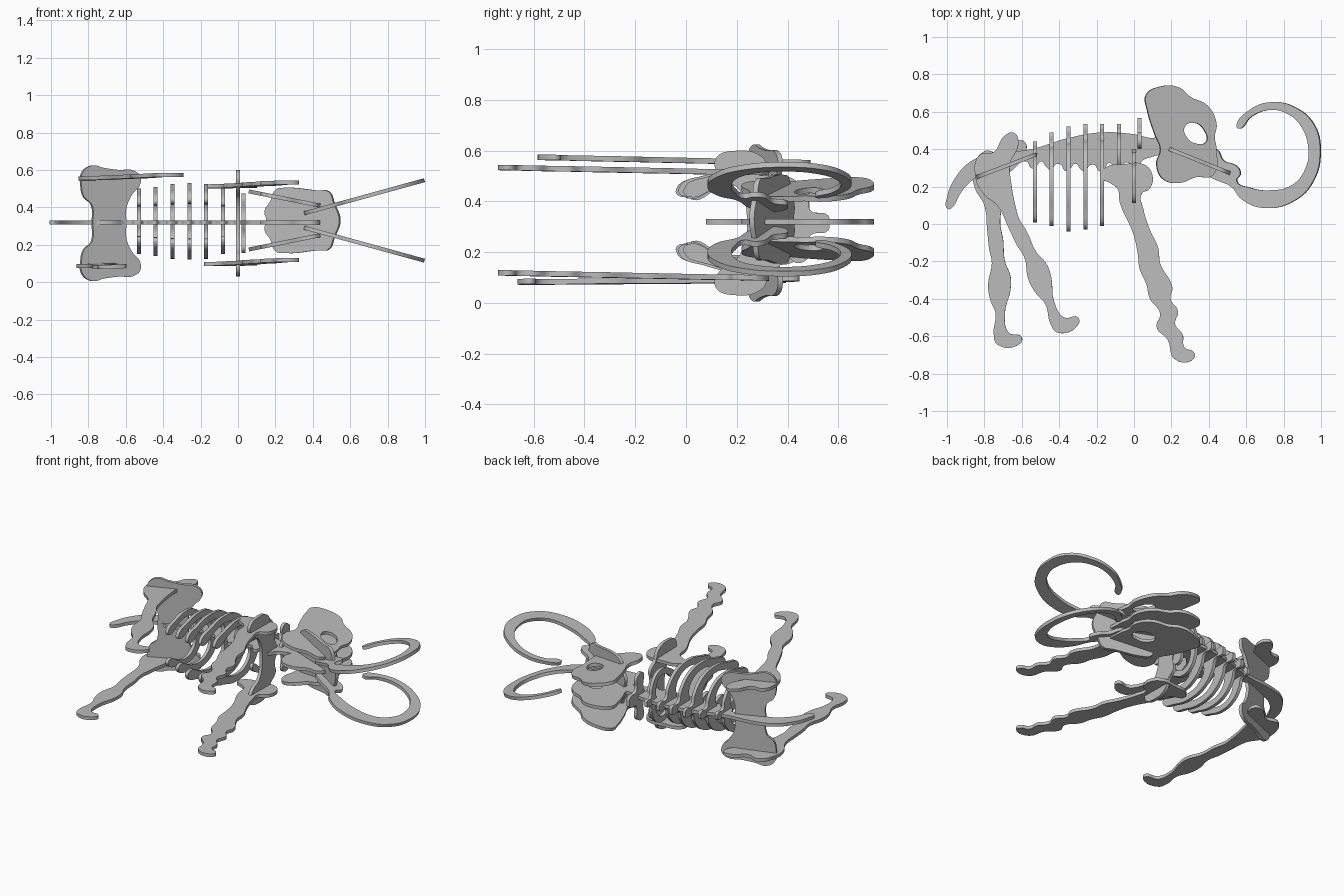
import bpy, bmesh, math
from mathutils import Matrix, Vector

old = bpy.data.objects.get("Cube")
if old:
    bpy.data.objects.remove(old, do_unlink=True)

# One plain grey for every plate
grey = bpy.data.materials.new("plain grey")
grey.use_nodes = True
tone = (0.5, 0.5, 0.5, 1)
grey.diffuse_color = tone
grey.node_tree.nodes["Principled BSDF"].inputs["Base Color"].default_value = tone

HALF_THICK = 0.0105
MID = 0.315       # middle plane of the body
HEAD_MID = 0.33   # middle plane of the head


def plate(name, outlines, origin, u_axis, v_axis):
    """Cut a smooth-edged flat plate; any second outline is a hole."""
    curve = bpy.data.curves.new(name, 'CURVE')
    curve.dimensions = '2D'
    curve.fill_mode = 'BOTH'
    curve.extrude = HALF_THICK
    curve.resolution_u = 6
    for points in outlines:
        spline = curve.splines.new('BEZIER')
        spline.bezier_points.add(len(points) - 1)
        spline.use_cyclic_u = True
        for knot, (a, b) in zip(spline.bezier_points, points):
            knot.co = (a, b, 0)
            knot.handle_left_type = knot.handle_right_type = 'AUTO'
    temp = bpy.data.objects.new(name + " curve", curve)
    bpy.context.collection.objects.link(temp)
    graph = bpy.context.evaluated_depsgraph_get()
    mesh = bpy.data.meshes.new_from_object(temp.evaluated_get(graph))
    bpy.data.objects.remove(temp, do_unlink=True)
    bpy.data.curves.remove(curve)

    # Stand the plate in its own plane
    u, v = Vector(u_axis), Vector(v_axis)
    frame = Matrix((u, v, u.cross(v).normalized())).transposed().to_4x4()
    frame.translation = Vector(origin)
    mesh.transform(frame)
    bm = bmesh.new()
    bm.from_mesh(mesh)
    bmesh.ops.remove_doubles(bm, verts=bm.verts, dist=0.0001)
    bmesh.ops.recalc_face_normals(bm, faces=bm.faces)
    bm.to_mesh(mesh)
    bm.free()
    mesh.shade_smooth()
    mesh.set_sharp_from_angle(angle=math.radians(35))
    mesh.materials.clear()
    mesh.materials.append(grey)
    obj = bpy.data.objects.new(name, mesh)
    bpy.context.collection.objects.link(obj)
    return obj


def side_plate(name, outlines, pivot, z, slope_x=0, slope_y=0):
    """Plate seen in profile, at height z over the pivot and leaning by the slopes."""
    px, py = pivot
    plate(name, outlines, (0, 0, z - slope_x * px - slope_y * py),
          (1, 0, slope_x), (0, 1, slope_y))


def both_halves(half):
    """Mirror a half outline across its first coordinate."""
    return half + [(-a, b) for a, b in reversed(half) if a > 0]


def cross_plate(name, half, x, z=MID):
    """Symmetric plate standing across the body."""
    plate(name, [both_halves(half)], (x, 0, z), (0, 0, 1), (0, 1, 0))


def sloped_plate(name, half, origin, slope):
    """Symmetric plate lying lengthwise; half outline is (sideways, along)."""
    plate(name, [[(b, a) for a, b in both_halves(half)]], origin,
          (1, slope, 0), (0, 0, 1))


# Spine with tail and a scalloped underside
spine = [(-.995, .08), (-.995, .16), (-.96, .24), (-.88, .33), (-.78, .37),
         (-.55, .40), (-.35, .46), (-.17, .49), (0, .48), (.1, .46), (.2, .48),
         (.2, .4), (.1, .36)]
for i in range(25):
    x = .05 - i * .026
    sag = .32 - .02 * math.sin(math.pi * i / 24)
    spine.append((x, sag + .022 * math.cos(i * math.pi / 1.75)))
spine += [(-.68, .27), (-.8, .27), (-.88, .22), (-.93, .16), (-.97, .09)]
side_plate("spine_and_tail", [spine], (0, 0), MID + .005)

# Ribs: open hoops with a spike on top
rib = [(0, 1), (.12, .99), (.15, .86), (.45, .82), (.85, .68), (1, .45),
       (.88, .2), (.6, 0), (.47, .03), (.7, .27), (.78, .45), (.65, .6),
       (.35, .68), (0, .66)]
rib_sizes = [(-.53, .44, .01, .175), (-.44, .49, -.01, .185),
             (-.35, .52, -.04, .2), (-.26, .535, -.03, .205),
             (-.17, .535, -.01, .2), (-.08, .535, .25, .175)]
for n, (x, top, low, width) in enumerate(rib_sizes, 1):
    cross_plate(f"rib_{n}", [(a * width, low + t * (top - low)) for a, t in rib],
                x, MID + .01)

# Neck vertebra and shoulder plates
cross_plate("neck_vertebra",
            [(0, .565), (.03, .56), (.05, .49), (.14, .48), (.15, .42),
             (.06, .42), (0, .4)], .03)
cross_plate("shoulder",
            [(0, .40), (.08, .37), (.15, .38), (.2, .33), (.26, .30), (.285, .2),
             (.25, .115), (.18, .14), (.13, .21), (0, .24)], 0)

# Pelvis: hourglass plate tilted up towards the front
pelvis = [(0, .085), (.08, .085), (.16, .12), (.2, .155), (.25, .16), (.283, .12),
          (.285, .05), (.295, -.03), (.308, -.1), (.27, -.15), (.2, -.155),
          (.14, -.14), (.1, -.1), (0, -.095)]
sloped_plate("pelvis", pelvis, (-.685, .31, MID), .38)

# Front legs
front_leg = [(-.18, .25), (-.155, .30), (-.05, .32), (.05, .32), (.096, .27),
             (.085, .19), (.04, .16), (.05, .08), (.085, -.03), (.13, -.13),
             (.14, -.21), (.205, -.34), (.195, -.4), (.235, -.465), (.22, -.535),
             (.26, -.59), (.27, -.66), (.32, -.685), (.32, -.72), (.22, -.725),
             (.18, -.62), (.12, -.55), (.14, -.48), (.085, -.4), (.065, -.32),
             (.03, -.24), (.02, -.16), (-.005, -.05), (-.075, .11), (-.09, .19),
             (-.13, .22)]
for side, z in (("left", .515), ("right", .1)):
    side_plate("front_leg_" + side, [front_leg], (0, .2), z, .01, -.017)

# Hind legs: the same cut, one swung forward about the hip
hind_leg = [(-.86, .28), (-.80, .39), (-.72, .38), (-.64, .44), (-.585, .44),
            (-.58, .38), (-.66, .29), (-.69, .19), (-.71, .07), (-.715, 0),
            (-.70, -.08), (-.69, -.2), (-.66, -.28), (-.66, -.35), (-.69, -.48),
            (-.67, -.58), (-.6, -.605), (-.61, -.64), (-.73, -.645), (-.75, -.59),
            (-.74, -.48), (-.77, -.4), (-.78, -.32), (-.76, -.21), (-.775, -.13),
            (-.785, -.03), (-.80, .10), (-.85, .19)]
hip = Vector((-.75, .3))
swing = Matrix.Rotation(math.radians(20), 2)
swung_leg = [tuple(hip + swing @ (Vector(p) - hip)) for p in hind_leg]
side_plate("hind_leg_right", [hind_leg], hip, .09, .03, .01)
side_plate("hind_leg_left", [swung_leg], hip, .555, .01, -.017)

# Skull: a centre plate between two converging cheeks, all with an eye hole
skull = [(.07, .61), (.064, .69), (.14, .735), (.24, .73), (.3, .68), (.39, .635),
         (.44, .535), (.43, .465), (.44, .4), (.42, .26), (.33, .25), (.245, .22),
         (.155, .24), (.12, .32), (.14, .40), (.11, .48)]
eye = [(.27, .52), (.325, .54), (.375, .5), (.385, .44), (.33, .43), (.28, .465)]
side_plate("skull_centre", [skull, eye], (0, 0), MID + .005)
for side, s in (("left", 1), ("right", -1)):
    side_plate("cheek_" + side, [skull, eye], (.06, .5), HEAD_MID + s * .155, s * -.2)

# Face plate sloping down to the snout
face = [(0, .19), (.09, .16), (.155, .13), (.16, .07), (.175, -.1), (.165, -.15),
        (.1, -.18), (.05, -.21), (0, -.2)]
sloped_plate("face", face, (.355, .335, HEAD_MID), -.4)

# Tusks: big curls splaying outwards
tusk = [(.365, .37), (.44, .40), (.48, .34), (.55, .31), (.57, .27), (.55, .23),
        (.62, .195), (.72, .18), (.85, .21), (.92, .3), (.935, .4), (.89, .53),
        (.82, .59), (.73, .61), (.63, .575), (.56, .51), (.55, .525), (.62, .61),
        (.74, .652), (.87, .62), (.965, .53), (.997, .39), (.96, .23), (.86, .125),
        (.7, .085), (.58, .13), (.52, .2), (.43, .24), (.37, .28)]
for side, s in (("left", 1), ("right", -1)):
    side_plate("tusk_" + side, [tusk], (.36, .3), HEAD_MID + s * .04, s * .275)
